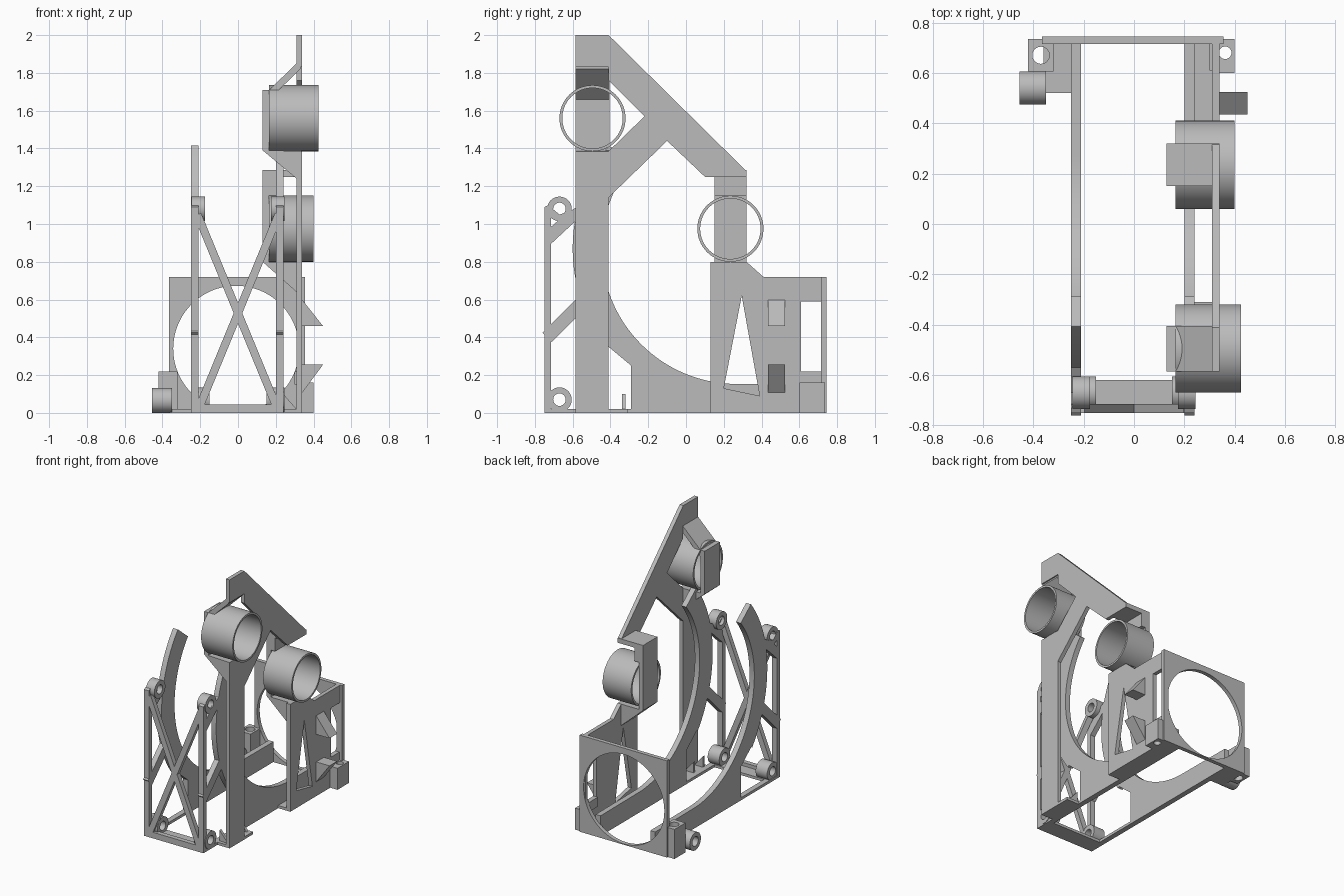
import bpy
from math import sin, cos, pi, atan2, hypot
from mathutils import Matrix

if "Cube" in bpy.data.objects:
    bpy.data.objects.remove(bpy.data.objects["Cube"], do_unlink=True)

grey = bpy.data.materials.new("plain grey plastic")
grey.use_nodes = True
grey.diffuse_color = (0.5, 0.5, 0.5, 1)
grey.node_tree.nodes["Principled BSDF"].inputs["Base Color"].default_value = (0.5, 0.5, 0.5, 1)

# columns send profile u, v, depth to the world: x profiles lie in YZ, y profiles in XZ
FRAMES = {
    "x": Matrix(((0, 0, 1), (1, 0, 0), (0, 1, 0))),
    "y": Matrix(((1, 0, 0), (0, 0, -1), (0, 1, 0))),
    "z": Matrix.Identity(3),
}


def prism(name, axis, lo, hi, outline, *holes, smooth=False):
    """Extrude a flat outline with optional holes along an axis."""
    curve = bpy.data.curves.new(name, "CURVE")
    curve.dimensions = "2D"
    curve.fill_mode = "BOTH"
    curve.extrude = (hi - lo) / 2
    for loop in (outline, *holes):
        spline = curve.splines.new("POLY")
        spline.points.add(len(loop) - 1)
        for point, (u, v) in zip(spline.points, loop):
            point.co = (u, v, 0, 1)
        spline.use_cyclic_u = True
    temp = bpy.data.objects.new(name + "_profile", curve)
    bpy.context.collection.objects.link(temp)
    bpy.context.view_layer.update()
    mesh = bpy.data.meshes.new_from_object(temp.evaluated_get(bpy.context.evaluated_depsgraph_get()))
    bpy.data.objects.remove(temp, do_unlink=True)
    move = FRAMES[axis].to_4x4()
    move.translation["xyz".index(axis)] = (lo + hi) / 2
    mesh.transform(move)
    mesh.materials.clear()
    mesh.materials.append(grey)
    obj = bpy.data.objects.new(name, mesh)
    bpy.context.collection.objects.link(obj)
    bpy.ops.object.select_all(action="DESELECT")
    obj.select_set(True)
    bpy.context.view_layer.objects.active = obj
    if smooth:
        bpy.ops.object.shade_smooth_by_angle(angle=0.6)
    else:
        bpy.ops.object.shade_flat()
    return obj


def arc(cu, cv, r, start, end, n=40):
    return [(cu + r * cos(start + (end - start) * i / n),
             cv + r * sin(start + (end - start) * i / n)) for i in range(n + 1)]


def circle(cu, cv, r, n=64):
    return arc(cu, cv, r, 0, 2 * pi, n)[:-1]


def rect(u0, v0, u1, v1):
    return [(u0, v0), (u1, v0), (u1, v1), (u0, v1)]


def bar(p, q, w):
    du, dv = q[0] - p[0], q[1] - p[1]
    k = w / 2 / hypot(du, dv)
    nu, nv = -dv * k, du * k
    return [(p[0] + nu, p[1] + nv), (q[0] + nu, q[1] + nv),
            (q[0] - nu, q[1] - nv), (p[0] - nu, p[1] - nv)]


# curved cradle walls with their front brackets, one on each side
CY, CZ, RO, RI = 0.27, 0.87, 0.87, 0.717
top = atan2(1.41 - CZ, -0.4 - CY)
foot = pi + 0.65
cradle = arc(CY, CZ, RO, top, foot)
cradle += [(-0.41, 0.35), (-0.29, 0.25), (-0.29, 0), (0.72, 0), (0.72, 0.15)]
cradle += arc(CY, CZ, RI, 1.5 * pi, top, 60)
cradle_sides = {"right": (-0.25, -0.21), "left": (0.2, 0.24)}
for side, (lo, hi) in cradle_sides.items():
    sign = -1 if side == "right" else 1
    prism(side + "_cradle_wall", "x", lo, hi, cradle, smooth=True)
    prism(side + "_front_upright", "x", lo, hi, rect(-0.75, 0, -0.715, 1.09))
    prism(side + "_base_strip", "x", lo, hi, rect(-0.75, 0, -0.28, 0.02))
    prism(side + "_upper_bracket", "x", lo, hi,
          [(-0.75, 0.86), (-0.72, 0.89), (-0.58, 1.02), (-0.56, 1.1), (-0.61, 1.07),
           (-0.67, 1.05), (-0.73, 1.1), (-0.75, 1.09)],
          [(-0.72, 0.98), (-0.72, 1.035), (-0.68, 1.015)])
    prism(side + "_middle_brace", "x", lo, hi, bar((-0.735, 0.4), (-0.54, 0.595), 0.07))
    # screw bosses
    for label, z, reach in (("upper", 1.08, 0.175), ("lower", 0.07, 0.15)):
        x0, x1 = sorted((sign * reach, sign * 0.245))
        prism(f"{side}_{label}_boss", "x", x0, x1, circle(-0.67, z, 0.065, 32),
              circle(-0.67, z, 0.033, 32), smooth=True)

# crossed front lattice
prism("front_bottom_bar", "y", -0.75, -0.715, rect(-0.25, 0, 0.24, 0.045))
prism("front_floor", "z", 0, 0.02, rect(-0.21, -0.73, 0.2, -0.62))
for name, s in (("falling_brace", 1), ("rising_brace", -1)):
    prism(name, "y", -0.75, -0.715, bar((-0.215 * s, 1.05), (0.205 * s, 0.03), 0.042))

# outer mast with the sloping top beam in one plate
prism("mast_and_beam", "x", 0.31, 0.34,
      [(-0.585, 2), (-0.41, 2), (0.32, 1.28), (0.32, 1.25), (0.1, 1.25), (-0.1, 1.44),
       (-0.41, 1.14), (-0.41, 0), (-0.585, 0), (-0.585, 1.385), (-0.41, 1.385),
       (-0.22, 1.57), (-0.41, 1.76), (-0.41, 1.83), (-0.585, 1.83)])
prism("mast_foot", "z", 0, 0.02, rect(0.2, -0.585, 0.34, -0.31))
for i in range(3):
    y = -0.56 + i * 0.11
    prism(f"foot_gusset_{i + 1}", "y", y, y + 0.02, [(0.24, 0.02), (0.31, 0.02), (0.24, 0.1)])

# upper tube and its holder
prism("upper_tube", "x", 0.165, 0.425, circle(-0.495, 1.56, 0.175),
      circle(-0.495, 1.56, 0.16), smooth=True)
prism("upper_tube_holder", "y", -0.585, -0.405,
      [(0.13, 1.39), (0.31, 1.24), (0.34, 1.24), (0.34, 1.385), (0.165, 1.39),
       (0.165, 1.66), (0.33, 1.82), (0.33, 1.85), (0.31, 1.85), (0.165, 1.71), (0.13, 1.71)])

# lower tube and its holder
prism("lower_tube", "x", 0.165, 0.4, circle(0.235, 0.975, 0.175),
      circle(0.235, 0.975, 0.16), smooth=True)
prism("lower_tube_holder", "y", 0.15, 0.32,
      [(0.13, 0.8), (0.31, 0.64), (0.34, 0.64), (0.34, 0.8), (0.165, 0.8), (0.165, 1.15),
       (0.2, 1.15), (0.2, 1.25), (0.34, 1.25), (0.34, 1.285), (0.13, 1.285)])

# rear side plate with its windows and snap wedges
prism("side_plate", "x", 0.31, 0.34,
      [(0.13, 0), (0.74, 0), (0.74, 0.72), (0.41, 0.72), (0.32, 0.8), (0.13, 0.8)],
      [(0.295, 0.62), (0.2, 0.13), (0.39, 0.09)], rect(0.61, 0.16, 0.715, 0.59),
      circle(0.235, 0.72, 0.03, 32))
prism("side_floor", "z", 0, 0.02, rect(0.2, 0.13, 0.34, 0.72))
prism("upper_wedge", "y", 0.435, 0.525, [(0.335, 0.605), (0.45, 0.46), (0.335, 0.46)])
prism("lower_wedge", "y", 0.435, 0.525, [(0.335, 0.1), (0.45, 0.255), (0.335, 0.255)])
prism("window_sill", "x", 0.3, 0.335, rect(0.61, 0.15, 0.715, 0.22))

# rear ring plate and mounting lugs
prism("rear_ring_plate", "y", 0.715, 0.745, rect(-0.365, 0, 0.355, 0.72),
      circle(-0.01, 0.34, 0.333, 80), smooth=True)
prism("left_lug", "z", 0, 0.16, rect(0.335, 0.6, 0.4, 0.735), circle(0.362, 0.68, 0.025, 32), smooth=True)
prism("right_lug", "z", 0, 0.22, rect(-0.42, 0.605, -0.32, 0.735), circle(-0.37, 0.67, 0.034, 32), smooth=True)
prism("right_floor", "z", 0, 0.02, rect(-0.36, 0.52, -0.21, 0.72))
prism("right_lug_tube", "x", -0.455, -0.35, circle(0.54, 0.066, 0.066, 32),
      circle(0.54, 0.066, 0.035, 32), smooth=True)
